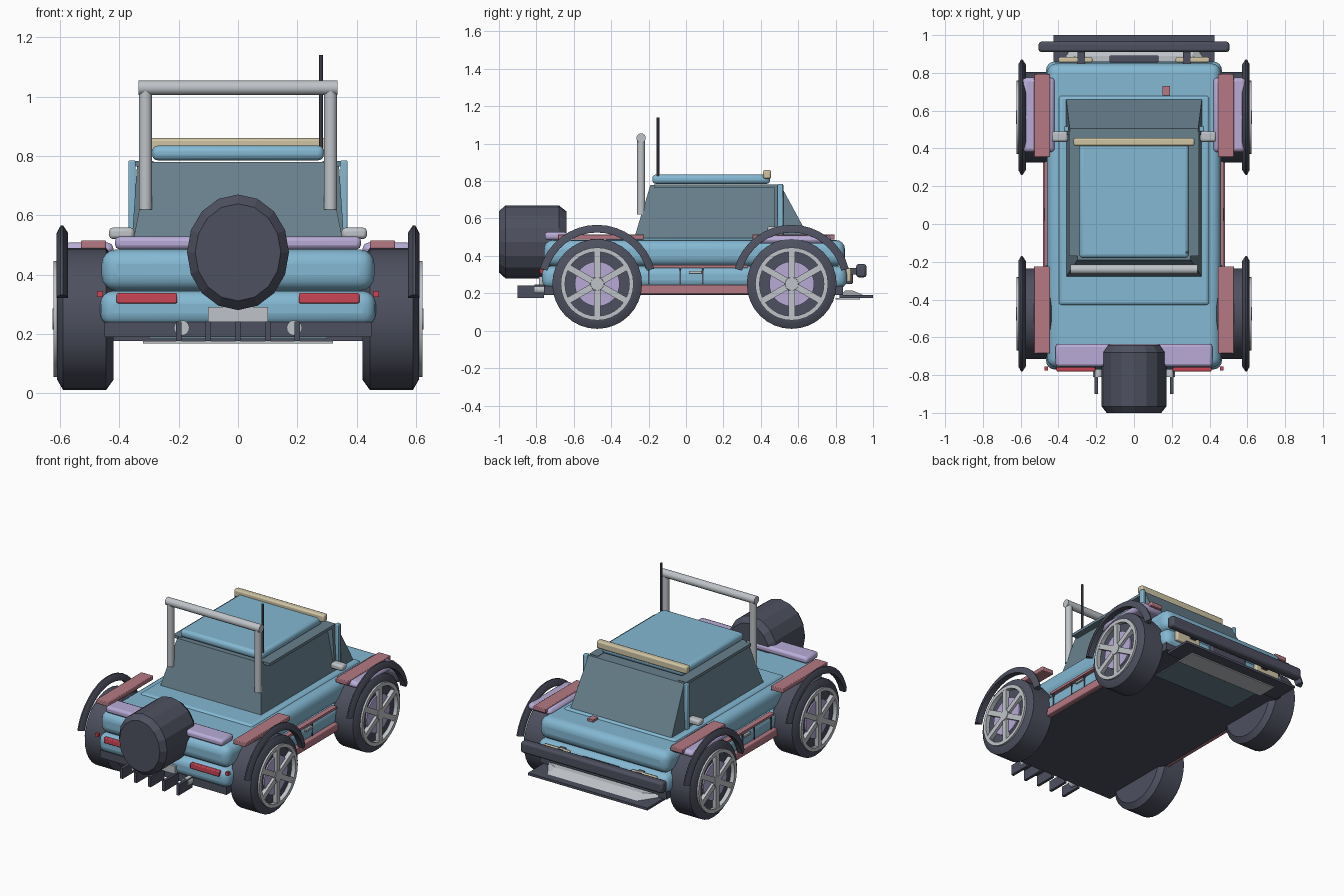
import bpy, bmesh, math
from mathutils import Matrix, Vector

if "Cube" in bpy.data.objects:
    bpy.data.objects.remove(bpy.data.objects["Cube"])


def mat(name, rgb):
    m = bpy.data.materials.new(name)
    m.diffuse_color = (*rgb, 1)
    m.use_nodes = True
    m.node_tree.nodes["Principled BSDF"].inputs["Base Color"].default_value = m.diffuse_color
    return m


BLUE = mat("sky blue paint", (0.23, 0.48, 0.65))
GLASS = mat("smoky glass", (0.14, 0.22, 0.27))
DARK = mat("charcoal rubber", (0.075, 0.08, 0.115))
GREY = mat("light metal", (0.52, 0.55, 0.58))
PINK = mat("dusty pink trim", (0.46, 0.19, 0.23))
LILAC = mat("lavender trim", (0.48, 0.41, 0.68))
RED = mat("red lamp", (0.60, 0.06, 0.09))
TAN = mat("cream lamp", (0.62, 0.55, 0.37))


def finish(name, bm, material, bevel=0, seg=2, smooth=True):
    bmesh.ops.recalc_face_normals(bm, faces=bm.faces)
    me = bpy.data.meshes.new(name)
    bm.to_mesh(me)
    bm.free()
    me.materials.append(material)
    ob = bpy.data.objects.new(name, me)
    bpy.context.collection.objects.link(ob)
    if bevel:
        b = ob.modifiers.new("bevel", 'BEVEL')
        b.width, b.segments = bevel, seg
    if smooth:
        bpy.ops.object.select_all(action='DESELECT')
        ob.select_set(True)
        bpy.context.view_layer.objects.active = ob
        bpy.ops.object.shade_smooth_by_angle(angle=math.radians(35))
    return ob


def box(name, x, y, z, material, bevel=0, seg=2):
    """Box between (min, max) pairs on each axis."""
    bm = bmesh.new()
    bmesh.ops.create_cube(bm, size=1)
    for v in bm.verts:
        for i, (a, b) in enumerate((x, y, z)):
            v.co[i] = a if v.co[i] < 0 else b
    return finish(name, bm, material, bevel, seg)


def pair(name, x, y, z, material, bevel=0):
    """The same box on both sides."""
    for side, tag in ((1, "right"), (-1, "left")):
        box(f"{name}_{tag}", sorted((x[0] * side, x[1] * side)), y, z, material, bevel)


def frustum(name, bottom, top, material):
    """Solid between two rectangles (half width front, rear; y rear, y front; z)."""
    bm = bmesh.new()
    rings = []
    for wf, wr, y0, y1, z in (bottom, top):
        rings.append([bm.verts.new(p) for p in
                      ((-wr, y0, z), (wr, y0, z), (wf, y1, z), (-wf, y1, z))])
    bm.faces.new(rings[0])
    bm.faces.new(rings[1])
    for i in range(4):
        j = (i + 1) % 4
        bm.faces.new((rings[0][i], rings[0][j], rings[1][j], rings[1][i]))
    return finish(name, bm, material, smooth=False)


def rod(name, a, b, r, material, sides=16):
    a, b = Vector(a), Vector(b)
    bm = bmesh.new()
    turn = (b - a).to_track_quat('Z', 'Y').to_matrix().to_4x4()
    bmesh.ops.create_cone(bm, cap_ends=True, segments=sides, radius1=r, radius2=r,
                          depth=(b - a).length,
                          matrix=Matrix.Translation((a + b) / 2) @ turn)
    return finish(name, bm, material)


def sweep(name, profile, side, cy, cz, material, a0=0, a1=360, n=32, ring=False):
    """Turn an (x, radius) profile about a wheel axle."""
    bm = bmesh.new()
    full = a1 - a0 == 360
    rows = []
    for k in range(n if full else n + 1):
        t = math.radians(a0 + (a1 - a0) * k / n)
        rows.append([bm.verts.new((side * x, cy + r * math.cos(t), cz + r * math.sin(t)))
                     for x, r in profile])
    m = len(profile)
    for k in range(n):
        p, q = rows[k], rows[(k + 1) % len(rows)]
        for i in range(m if ring else m - 1):
            j = (i + 1) % m
            bm.faces.new((p[i], p[j], q[j], q[i]))
    if not ring:
        bm.faces.new([r[0] for r in rows])
        bm.faces.new([r[-1] for r in rows])
    elif not full:
        bm.faces.new(rows[0])
        bm.faces.new(rows[-1])
    return finish(name, bm, material)


# Body tiers, floor and deck
box("lower_body", (-.465, .465), (-.77, .86), (.225, .345), BLUE, .045, 4)
box("upper_body", (-.46, .46), (-.76, .85), (.345, .485), BLUE, .05, 4)
box("cabin_deck", (-.40, .40), (-.43, .68), (.46, .495), BLUE, .02, 3)
box("floor_pan", (-.45, .45), (-.76, .84), (.19, .24), DARK)
box("skid_plate", (-.30, .30), (.56, .78), (.183, .192), GLASS)

# Cabin glass, windscreen frame and roof
frustum("cabin_glass", (.36, .36, -.28, .50, .485), (.30, .30, -.19, .49, .78), GLASS)
frustum("windscreen", (.36, .36, .47, .665, .485), (.34, .34, .47, .505, .78), GLASS)
pair("windscreen_pillar", (.345, .37), (.49, .52), (.48, .785), BLUE, .005)
pair("roof_rail", (.285, .345), (-.17, .49), (.765, .783), GLASS)
box("roof", (-.29, .29), (-.18, .45), (.785, .835), BLUE, .02, 3)
box("roof_light_bar", (-.32, .32), (.413, .455), (.812, .86), TAN, .01)
pair("mirror", (.35, .435), (.435, .49), (.52, .558), GREY, .012)

# Roll bar and aerial
for s in (-1, 1):
    rod("roll_bar_post", (s * .312, -.24, .62), (s * .312, -.24, 1.035), .022, GREY)
rod("roll_bar_top", (-.335, -.24, 1.03), (.335, -.24, 1.03), .025, GREY)
rod("aerial", (.28, -.15, .80), (.28, -.15, 1.14), .007, DARK, 8)

# Wheels, rims and arches
tyre = [(.42, .12), (.42, .205), (.445, .24), (.59, .24), (.61, .205), (.61, .19),
        (.595, .185), (.595, .05)]
rim = [(.59, .172), (.622, .172), (.622, .195), (.59, .195)]
arch = [(.573, .275), (.612, .275), (.612, .29), (.598, .316), (.59, .316), (.573, .29)]
for cy in (-.475, .565):
    for s in (-1, 1):
        sweep("tyre", tyre, s, cy, .25, DARK)
        sweep("rim_ring", rim, s, cy, .25, GREY, ring=True)
        sweep("rim_disc", [(.59, .12), (.604, .12)], s, cy, .25, LILAC)
        sweep("hub", [(.60, .04), (.625, .035)], s, cy, .25, GREY, n=16)
        sweep("wheel_arch", arch, s, cy, .25, DARK, 15, 165, 16, True)
        for k in range(6):
            bm = bmesh.new()
            place = (Matrix.Translation((s * .608, cy, .25))
                     @ Matrix.Rotation(math.radians(60 * k), 4, 'X')
                     @ Matrix.Translation((0, 0, .09))
                     @ Matrix.Diagonal((.026, .034, .18, 1)))
            bmesh.ops.create_cube(bm, size=1, matrix=place)
            finish("spoke", bm, GREY, smooth=False)

# Fender caps and flares
pair("rear_fender_cap", (.445, .53), (-.685, -.225), (.488, .515), PINK, .004)
pair("front_fender_cap", (.445, .53), (.355, .795), (.488, .515), PINK, .004)
pair("front_fender_flare", (.42, .59), (.38, .775), (.465, .508), LILAC, .02)

# Side trim and doors
pair("side_skirt", (.43, .482), (-.25, .35), (.195, .245), PINK, .006)
pair("belt_trim", (.44, .474), (-.22, .33), (.335, .35), PINK)
for y in (-.20, -.03, .09):
    pair("door_gap", (.46, .468), (y - .004, y + .004), (.25, .335), DARK)
pair("door_handle", (.46, .476), (.015, .085), (.305, .32), GREY, .003)
pair("side_marker", (.455, .475), (-.775, -.755), (.325, .345), RED)

# Rear: spare cover, spoiler, lamps, plate, exhausts and fins
bm = bmesh.new()
rows = []
for y, f in ((-1, .84), (-.965, 1), (-.68, 1), (-.64, .84)):
    rows.append([bm.verts.new((.172 * f * math.cos(k * math.pi / 8), y,
                               .475 + .195 * f * math.sin(k * math.pi / 8)))
                 for k in range(16)])
for p, q in zip(rows, rows[1:]):
    for i in range(16):
        bm.faces.new((p[i], p[i - 1], q[i - 1], q[i]))
bm.faces.new(rows[0])
bm.faces.new(rows[-1])
finish("spare_wheel_cover", bm, DARK, smooth=False)
box("rear_spoiler", (-.415, .415), (-.755, -.635), (.485, .528), LILAC, .015)
pair("tail_lamp", (.205, .41), (-.782, -.755), (.303, .337), RED, .005)
box("number_plate", (-.102, .102), (-.785, -.75), (.24, .29), GREY)
for s in (-1, 1):
    rod("exhaust", (s * .19, -.81, .22), (s * .19, -.70, .22), .026, GREY)
for k in range(-2, 3):
    box("diffuser_fin", (k * .1 - .009, k * .1 + .009), (-.90, -.76), (.175, .242), DARK)

# Front: bumper bar, brackets, lamps, grille and splitter
box("front_bumper", (-.505, .505), (.91, .965), (.285, .357), DARK, .014)
pair("bumper_bracket", (.26, .30), (.84, .92), (.30, .335), DARK)
pair("head_lamp", (.22, .40), (.855, .883), (.26, .335), TAN, .008)
box("grille", (-.13, .13), (.855, .892), (.25, .325), DARK, .006)
box("splitter", (-.425, .425), (.82, 1), (.175, .19), DARK)
frustum("splitter_ramp", (.32, .40, .83, .95, .19), (.31, .38, .85, .89, .215), GREY)
box("splitter_strip", (-.32, .32), (.80, .93), (.168, .176), GREY)
box("bonnet_latch", (.15, .19), (.68, .73), (.48, .50), PINK)
